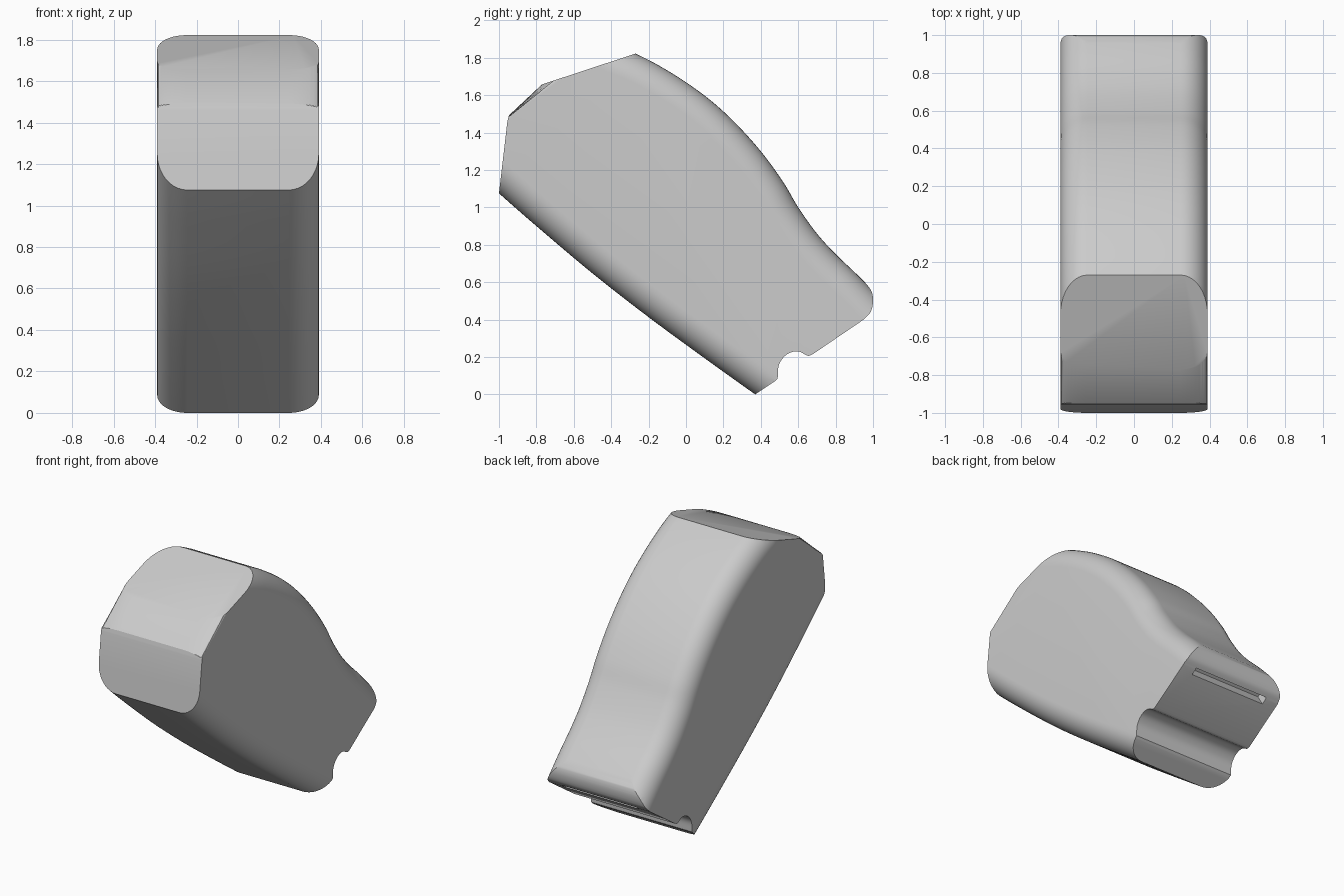
import bpy, bmesh, math
from mathutils import Vector

cube = bpy.data.objects.get("Cube")
if cube:
    bpy.data.objects.remove(cube)

HALF, R = 0.39, 0.145

grey = bpy.data.materials.new("plain_grey")
grey.use_nodes = True
grey.diffuse_color = (0.6, 0.6, 0.6, 1)
grey.node_tree.nodes["Principled BSDF"].inputs["Base Color"].default_value = grey.diffuse_color


def spline(pts, n=6):
    """Smooth curve through (y, z) points."""
    p = [Vector(q) for q in pts]
    p = [2 * p[0] - p[1]] + p + [2 * p[-1] - p[-2]]
    out = []
    for a, b, c, d in zip(p, p[1:], p[2:], p[3:]):
        for k in range(n):
            t = k / n
            out.append(b + (c - a) * (t / 2) + (2 * a - 5 * b + 4 * c - d) * (t * t / 2)
                       + (3 * b - a - 3 * c + d) * (t ** 3 / 2))
    return out + [p[-2]]


def inset(curve, dist):
    """Shift a curve to its right-hand side."""
    out = []
    for i, p in enumerate(curve):
        d = (curve[min(i + 1, len(curve) - 1)] - curve[max(i - 1, 0)]).normalized()
        out.append(p + Vector((d.y, -d.x)) * dist)
    return out


def loft(name, sections):
    """Solid through (x, outline) sections."""
    bm = bmesh.new()
    rings = [[bm.verts.new((x, p[0], p[1])) for p in outline] for x, outline in sections]
    for a, b in zip(rings, rings[1:]):
        for i in range(len(a)):
            j = (i + 1) % len(a)
            bm.faces.new((a[i], a[j], b[j], b[i]))
    bm.faces.new(rings[0])
    bm.faces.new(rings[-1])
    bmesh.ops.recalc_face_normals(bm, faces=bm.faces)
    mesh = bpy.data.meshes.new(name)
    bm.to_mesh(mesh)
    bm.free()
    ob = bpy.data.objects.new(name, mesh)
    bpy.context.collection.objects.link(ob)
    mesh.materials.append(grey)
    return ob


def cut(target, tool, operation):
    m = target.modifiers.new(operation.title(), "BOOLEAN")
    m.operation, m.object, m.solver = operation, tool, "EXACT"
    bpy.context.view_layer.objects.active = target
    bpy.ops.object.modifier_apply(modifier=m.name)
    bpy.data.objects.remove(tool)


# Long curves of the back and the underside, running past both ends
back = spline([(-0.5, 1.91), (-0.27, 1.822), (-0.08, 1.72), (0.1, 1.597), (0.25, 1.465), (0.4, 1.3),
               (0.52, 1.135), (0.6, 1.0), (0.7, 0.86), (0.8, 0.75), (0.9, 0.655), (0.97, 0.585), (1.1, 0.45)])
under = spline([(0.6, -0.16), (0.37, 0), (0.1, 0.193), (-0.2, 0.413), (-0.5, 0.647), (-0.8, 0.9),
                (-1, 1.075), (-1.2, 1.255)])

# Rounded bar: sections across the width with the long edges filleted
half = [(HALF - R + R * math.sin(t), R * (1 - math.cos(t)))
        for t in [math.radians(9 * k) for k in range(11)]]
levels = [(-x, d) for x, d in reversed(half)] + half
bar = loft("rounded_bar", [(x, inset(back, d) + inset(under, d)) for x, d in levels])

# Side outline: front, nose, clip notch and lip
front = [(-1.04, 0.73), (-1, 1.075), (-0.955, 1.46)]
brow = spline([(-0.955, 1.46), (-0.935, 1.53), (-0.9, 1.585), (-0.85, 1.622), (-0.78, 1.654)])
top = [(-0.27, 1.822), (0.2, 1.975), (1.3, 1.0), (0.93, 0.626)]
nose = spline([(0.97, 0.585), (0.994, 0.545), (1.0, 0.495), (0.987, 0.44), (0.95, 0.4)])
notch = spline([(0.675, 0.213), (0.65, 0.207), (0.6, 0.23), (0.55, 0.22), (0.515, 0.19), (0.495, 0.15), (0.49, 0.085)])
lip = [(0.478, 0.072), (0.37, 0), (0.2, -0.115)]
outline = front[:2] + brow + top[:2] + [(1.0, 1.7), (0.98, 0.62)] + nose + notch + lip
body = loft("strap_end_body", [(-0.5, outline), (0.5, outline)])
cut(body, bar, "INTERSECT")

# Thin slot beneath the nose
slot = [(0.93, 0.36), (0.97, 0.39), (0.915, 0.475), (0.875, 0.45)]
cut(body, loft("slot_cutter", [(-0.29, slot), (0.29, slot)]), "DIFFERENCE")

body.select_set(True)
bpy.context.view_layer.objects.active = body
bpy.ops.object.shade_smooth_by_angle(angle=math.radians(28))
